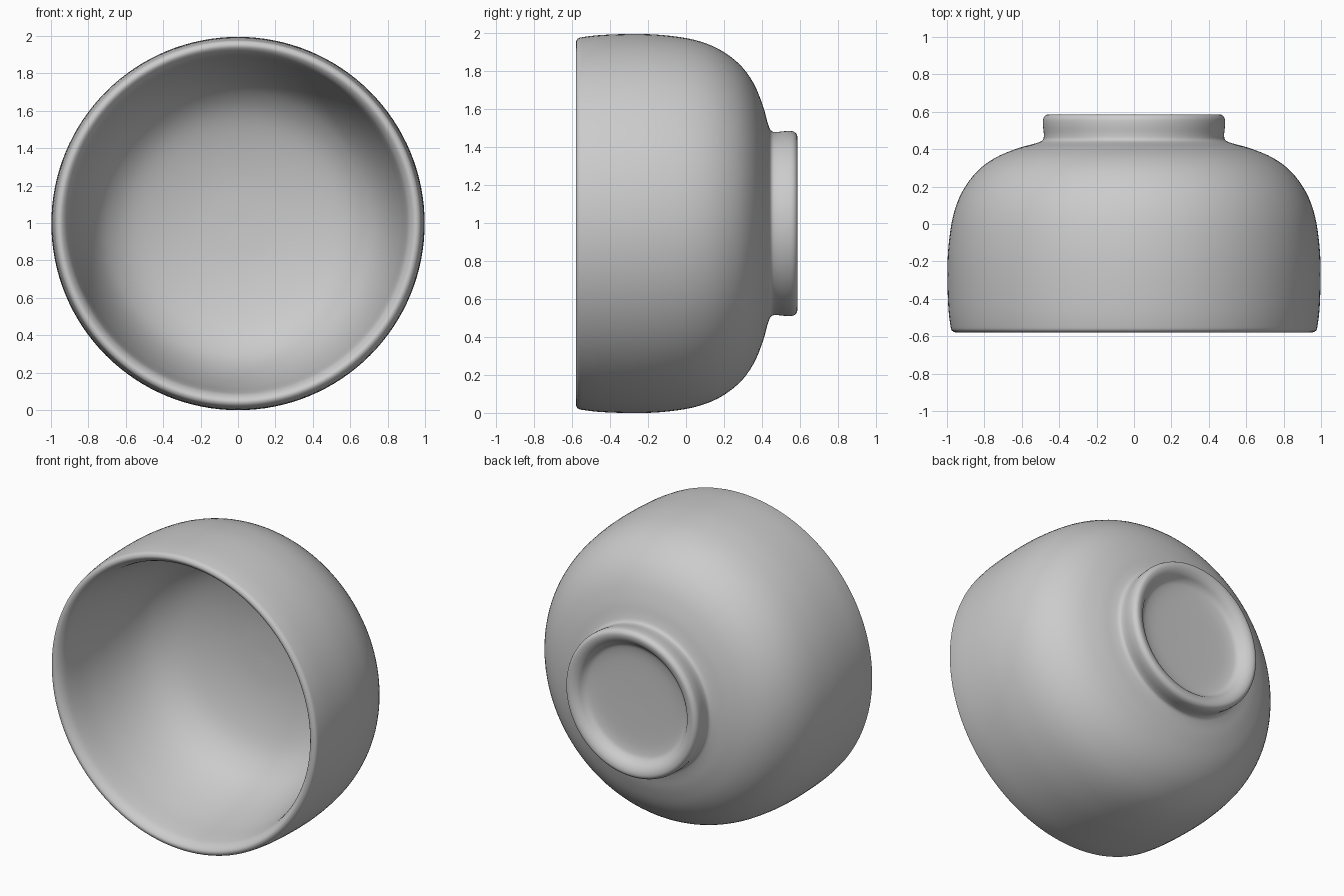
import bpy, bmesh, math
from mathutils import Vector

if "Cube" in bpy.data.objects:
    bpy.data.objects.remove(bpy.data.objects["Cube"])

SEGMENTS = 128
CENTRE_Z = 0.997

# Profile as (radius, y): inner floor -> rim -> outer wall -> foot ring -> recess
PROFILE = [
    (0.0, 0.295), (0.22, 0.285), (0.42, 0.25), (0.58, 0.195), (0.69, 0.115),
    (0.765, 0.015), (0.825, -0.13), (0.87, -0.31), (0.898, -0.48), (0.915, -0.545),
    (0.945, -0.578), (0.972, -0.571), (0.982, -0.54), (0.993, -0.44),
    (0.998, -0.27), (0.992, -0.12), (0.968, 0.04), (0.92, 0.17),
    (0.84, 0.28), (0.74, 0.355), (0.62, 0.405), (0.53, 0.43),
    (0.49, 0.447), (0.482, 0.475), (0.487, 0.53), (0.484, 0.566),
    (0.465, 0.585), (0.435, 0.583), (0.405, 0.565), (0.38, 0.535),
    (0.345, 0.518), (0.25, 0.508), (0.0, 0.505),
]


def smooth_path(points, steps=4):
    """Catmull-Rom interpolation through the profile points."""
    pts = [Vector(p) for p in points]
    pts = [pts[0]] + pts + [pts[-1]]
    path = []
    for a, b, c, d in zip(pts, pts[1:], pts[2:], pts[3:]):
        for i in range(steps):
            t = i / steps
            path.append(0.5 * (2 * b + (c - a) * t
                               + (2 * a - 5 * b + 4 * c - d) * t ** 2
                               + (3 * b - a - 3 * c + d) * t ** 3))
    return path + [pts[-1]]


def lathe(name, profile):
    """Spin a profile around the y axis."""
    bm = bmesh.new()
    verts = [bm.verts.new((max(r, 0), y, CENTRE_Z)) for r, y in profile]
    edges = [bm.edges.new(pair) for pair in zip(verts, verts[1:])]
    bmesh.ops.spin(bm, geom=verts + edges, cent=(0, 0, CENTRE_Z), axis=(0, 1, 0),
                   angle=math.tau, steps=SEGMENTS, use_duplicate=False)
    bmesh.ops.remove_doubles(bm, verts=bm.verts, dist=0.0003)
    bmesh.ops.recalc_face_normals(bm, faces=bm.faces)
    for f in bm.faces:
        f.smooth = True
    mesh = bpy.data.meshes.new(name)
    bm.to_mesh(mesh)
    bm.free()
    obj = bpy.data.objects.new(name, mesh)
    bpy.context.collection.objects.link(obj)
    return obj


# Bowl tipped on its side, with its foot ring facing back
lathe("bowl", smooth_path(PROFILE))
